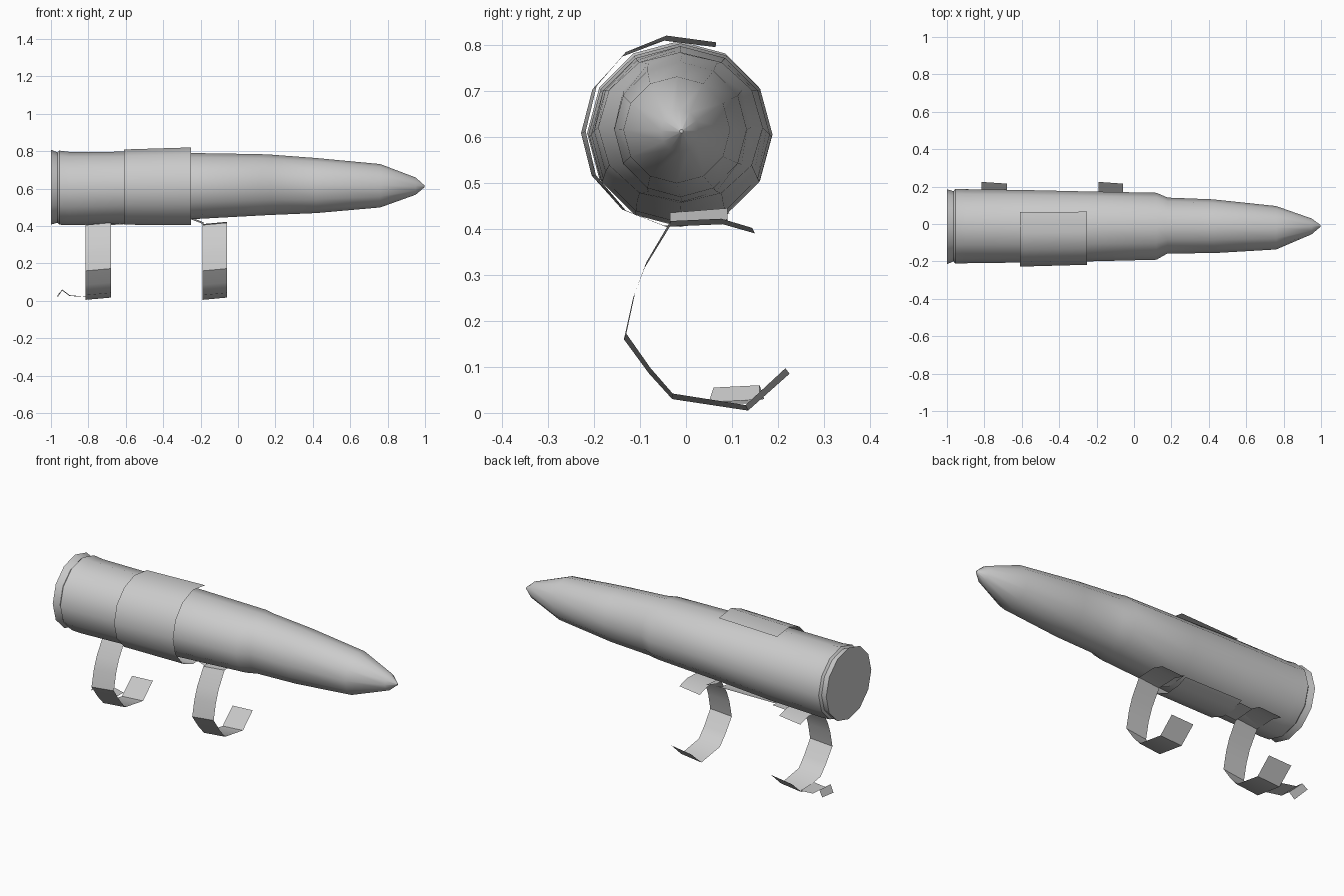
import bpy, bmesh
from math import sin, cos, radians

if "Cube" in bpy.data.objects:
    bpy.data.objects.remove(bpy.data.objects["Cube"])


def loft(name, rows, closed=False, caps=False, angle=35):
    """Skin a surface through rows of points."""
    bm = bmesh.new()
    vs = [[bm.verts.new(p) for p in row] for row in rows]
    n = len(rows[0])
    for a, b in zip(vs, vs[1:]):
        for i in range(n if closed else n - 1):
            j = (i + 1) % n
            bm.faces.new((a[i], a[j], b[j], b[i]))
    if caps:
        bm.faces.new(vs[0])
        bm.faces.new(vs[-1])
    bmesh.ops.remove_doubles(bm, verts=bm.verts, dist=0.0005)
    bmesh.ops.recalc_face_normals(bm, faces=bm.faces)
    me = bpy.data.meshes.new(name)
    bm.to_mesh(me)
    bm.free()
    ob = bpy.data.objects.new(name, me)
    bpy.context.collection.objects.link(ob)
    bpy.ops.object.select_all(action='DESELECT')
    ob.select_set(True)
    bpy.context.view_layer.objects.active = ob
    bpy.ops.object.shade_smooth_by_angle(angle=radians(angle))
    return ob


def arc(x, cy, cz, ry, rz, degrees):
    return [(x, cy + ry * cos(radians(d)), cz + rz * sin(radians(d))) for d in degrees]


# Tapered body: x, centre y, centre z, radius y, radius z
stations = [
    (-1.00, -.015, .608, .200, .200), (-.965, -.012, .605, .188, .188),
    (-.955, -.012, .605, .200, .198), (-.90, -.012, .600, .198, .196),
    (-.60, -.012, .605, .194, .192), (-.25, -.013, .613, .187, .177),
    (.12, -.012, .620, .179, .164), (.18, -.008, .620, .149, .161),
    (.42, -.012, .616, .144, .147), (.76, -.020, .615, .116, .116),
    (.95, -.013, .613, .042, .046), (.998, -.010, .612, .004, .004),
]
ring = range(0, 360, 30)
loft("body", [arc(*s, ring) for s in stations], closed=True, caps=True)

# Sheet wrapped round the top, front side and underside
wrap = [67, 98, 125, 152, 180, 207, 235, 262, 285, 302]
loft("wrap_band", [arc(-.61, -.018, .608, .210, .203, wrap),
                   arc(-.25, -.014, .612, .204, .210, wrap)])

# Curved hooks: y, z profile swept along x
hook = [(.15, .39), (.08, .41), (-.035, .405), (-.09, .315), (-.115, .25),
        (-.135, .16), (-.08, .085), (-.03, .03), (.135, .005), (.225, .085)]
for name, x0, x1 in (("rear_hook", -.815, -.68), ("front_hook", -.19, -.06)):
    loft(name, [[(x0, y, z) for y, z in hook],
                [(x1, y * .96, z + .012) for y, z in hook]], angle=45)

# Links from the band to each hook
for name, x0, z0, x1, z1 in (("rear_link", -.68, .405, -.60, .41),
                             ("front_link", -.25, .435, -.185, .41)):
    loft(name, [[(x0, -.035, z0), (x0, .09, z0 + .01)],
                [(x1, -.035, z1), (x1, .09, z1 + .01)]])

# Bent tab behind the rear hook
loft("rear_tab", [[(-.815, .03, .022), (-.815, .15, .02)],
                  [(-.90, .05, .025), (-.90, .16, .03)],
                  [(-.94, .06, .055), (-.94, .16, .06)],
                  [(-.965, .07, .018), (-.965, .17, .03)]], angle=30)
